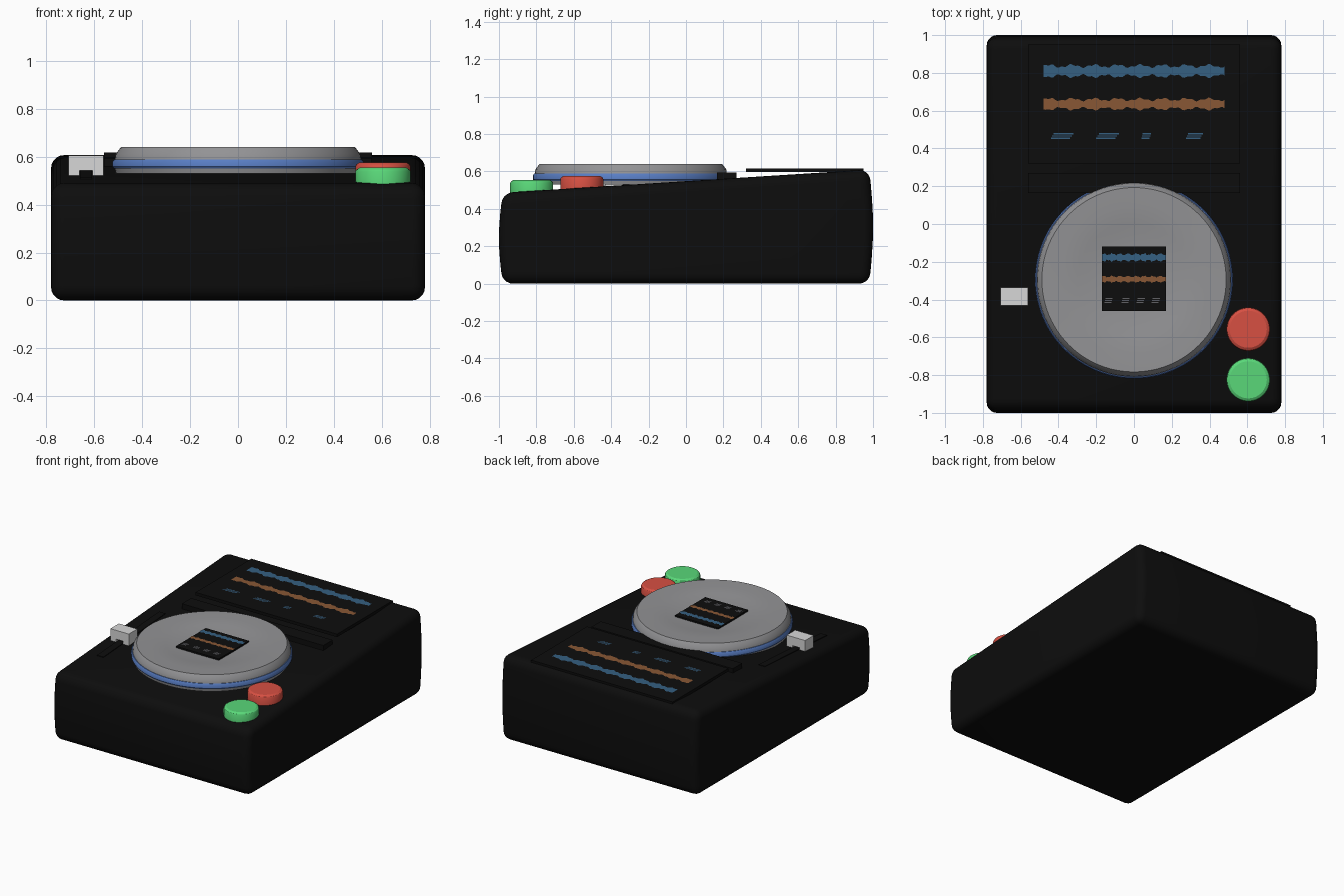
import bpy, bmesh, math

if "Cube" in bpy.data.objects:
    bpy.data.objects.remove(bpy.data.objects["Cube"])


def mat(name, r, g, b):
    m = bpy.data.materials.new(name)
    m.diffuse_color = (r, g, b, 1)
    m.use_nodes = True
    m.node_tree.nodes["Principled BSDF"].inputs["Base Color"].default_value = m.diffuse_color
    return m


BLACK = mat("black_plastic", 0.004, 0.004, 0.004)
GREY = mat("grey_metal", 0.29, 0.29, 0.30)
BLUE = mat("ring_blue", 0.10, 0.21, 0.56)
RED = mat("button_red", 0.68, 0.08, 0.055)
GREEN = mat("button_green", 0.10, 0.68, 0.19)
WHITE = mat("fader_white", 0.68, 0.68, 0.68)
WAVE_BLUE = mat("wave_blue", 0.035, 0.115, 0.22)
WAVE_ORANGE = mat("wave_orange", 0.25, 0.095, 0.035)
DASH_GREY = mat("dash_grey", 0.12, 0.12, 0.13)


def make(name, verts, faces, material, fix=True, smooth=None):
    me = bpy.data.meshes.new(name)
    me.from_pydata(verts, [], faces)
    if fix:
        bm = bmesh.new()
        bm.from_mesh(me)
        bmesh.ops.recalc_face_normals(bm, faces=bm.faces)
        bm.to_mesh(me)
        bm.free()
    me.materials.append(material)
    ob = bpy.data.objects.new(name, me)
    bpy.context.collection.objects.link(ob)
    if smooth:
        shade(ob, smooth)
    return ob


def shade(ob, degrees):
    bpy.ops.object.select_all(action='DESELECT')
    ob.select_set(True)
    bpy.context.view_layer.objects.active = ob
    bpy.ops.object.shade_smooth_by_angle(angle=math.radians(degrees))


def prism(name, profile, axis, lo, hi, material):
    """Extrude a closed profile: (y, z) along x, or (x, z) along y."""
    n = len(profile)
    verts = [(d, a, b) if axis == 'x' else (a, d, b) for d in (lo, hi) for a, b in profile]
    faces = [tuple(range(n)), tuple(range(n, 2 * n))]
    faces += [(i, (i + 1) % n, n + (i + 1) % n, n + i) for i in range(n)]
    return make(name, verts, faces, material)


def box(name, x0, x1, y0, y1, z0, z1, material):
    return prism(name, [(y0, z0), (y1, z0), (y1, z1), (y0, z1)], 'x', x0, x1, material)


def lathe(name, cx, cy, profile, material, n=96):
    """Solid of revolution; profile runs from bottom rim to top rim."""
    verts = [(cx + r * math.cos(2 * math.pi * i / n), cy + r * math.sin(2 * math.pi * i / n), z)
             for r, z in profile for i in range(n)]
    faces = [(k * n + i, k * n + (i + 1) % n, (k + 1) * n + (i + 1) % n, (k + 1) * n + i)
             for k in range(len(profile) - 1) for i in range(n)]
    top = (len(profile) - 1) * n
    faces += [tuple(reversed(range(n))), tuple(range(top, top + n))]
    return make(name, verts, faces, material, smooth=30)


def wave(name, x0, x1, y, z, amp, material, n=90):
    """Flat waveform strip lying on a screen."""
    verts = []
    for i in range(n + 1):
        t = i / n
        h = amp * (0.74 + 0.2 * math.sin(t * 50) + 0.12 * math.sin(t * 131 + 1))
        x = x0 + (x1 - x0) * t
        verts += [(x, y - h, z), (x, y + h, z)]
    faces = [(2 * i, 2 * i + 2, 2 * i + 3, 2 * i + 1) for i in range(n)]
    return make(name, verts, faces, material, fix=False)


def dashes(name, spans, y, z, step, material):
    """Groups of three thin lines, slightly staggered."""
    verts, faces = [], []
    for a, b in spans:
        for k in (-1, 0, 1):
            s = 0.12 * (b - a) * (k + 1) / 2
            e = 0.15 * (b - a) * (1 - k) / 2
            yy, h, i = y + k * step, step * 0.28, len(verts)
            verts += [(a + s, yy - h, z), (b - e, yy - h, z), (b - e, yy + h, z), (a + s, yy + h, z)]
            faces.append((i, i + 1, i + 2, i + 3))
    return make(name, verts, faces, material, fix=False)


# Wedge body with gently bulging front and back walls
front = [(-0.98 - 0.02 * math.sin(math.pi * t / 8), 0.486 * (1 - t / 8)) for t in range(9)]
back = [(0.98 + 0.02 * math.sin(math.pi * t / 8), 0.61 * t / 8) for t in range(9)]
body = prism("body", front + back, 'x', -0.78, 0.78, BLACK)
bev = body.modifiers.new("round_edges", 'BEVEL')
bev.width = 0.055
bev.segments = 5
bev.limit_method = 'ANGLE'
bev.angle_limit = math.radians(40)
bpy.context.view_layer.objects.active = body
bpy.ops.object.modifier_apply(modifier=bev.name)
shade(body, 35)

# Main screen and control strip in front of it
box("main_screen", -0.56, 0.56, 0.32, 0.95, 0.596, 0.617, BLACK)
box("control_strip", -0.56, 0.56, 0.165, 0.27, 0.55, 0.595, BLACK)
wave("main_wave_blue", -0.48, 0.48, 0.81, 0.620, 0.036, WAVE_BLUE)
wave("main_wave_orange", -0.48, 0.48, 0.635, 0.620, 0.033, WAVE_ORANGE)
dashes("main_dashes", [(-0.44, -0.32), (-0.20, -0.08), (0.04, 0.09), (0.275, 0.365)],
       0.466, 0.620, 0.012, WAVE_BLUE)

# Jog wheel: base, lit ring and dished top plate
CY = -0.295
lathe("wheel_base", 0, CY, [(0.51, 0.53), (0.515, 0.552)], GREY)
lathe("wheel_ring", 0, CY, [(0.518, 0.55), (0.524, 0.558), (0.524, 0.578), (0.518, 0.589)], BLUE)
lathe("wheel_top", 0, CY, [(0.514, 0.588), (0.51, 0.612), (0.488, 0.64), (0.40, 0.638),
                           (0.30, 0.633), (0.25, 0.624), (0.10, 0.621)], GREY)

# Small screen in the middle of the wheel
box("wheel_screen", -0.17, 0.17, -0.46, -0.12, 0.615, 0.634, BLACK)
wave("wheel_wave_blue", -0.17, 0.17, -0.177, 0.637, 0.023, WAVE_BLUE, 40)
wave("wheel_wave_orange", -0.17, 0.17, -0.292, 0.637, 0.019, WAVE_ORANGE, 40)
dashes("wheel_dashes", [(x - 0.022, x + 0.022) for x in (-0.135, -0.045, 0.035, 0.115)],
       -0.405, 0.637, 0.011, DASH_GREY)

# Round play and cue buttons
for name, y, z, m in (("red_button", -0.557, 0.518, RED), ("green_button", -0.825, 0.496, GREEN)):
    lathe(name, 0.605, y, [(0.115, z - 0.015), (0.115, z + 0.042), (0.111, z + 0.05),
                           (0.098, z + 0.058)], m, 64)

# Pitch fader: rail and arched knob
RX = -0.635
rail = [(-0.65, 0.512), (0.05, 0.556), (0.05, 0.5), (-0.65, 0.46)]
prism("fader_rail", rail, 'x', RX - 0.025, RX + 0.025, BLACK)
arch = [(-0.708, 0.515), (-0.662, 0.515), (-0.662, 0.542), (-0.608, 0.542),
        (-0.608, 0.515), (-0.562, 0.515), (-0.562, 0.605), (-0.708, 0.605)]
prism("fader_knob", arch, 'y', -0.432, -0.336, WHITE)
